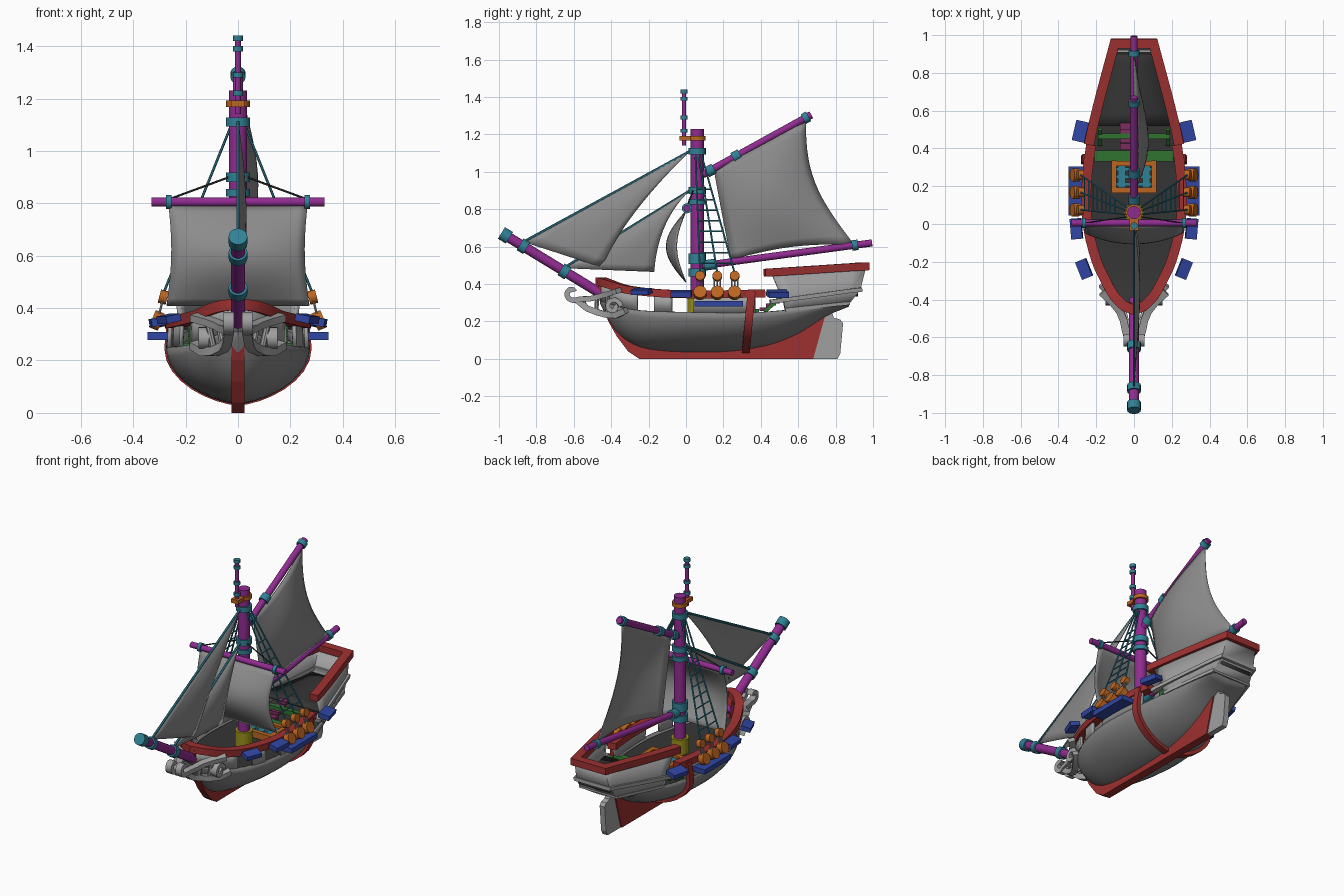
import bpy, bmesh
from math import sin, cos, pi, radians, copysign
from mathutils import Vector as V, Matrix, Euler

if "Cube" in bpy.data.objects:
    bpy.data.objects.remove(bpy.data.objects["Cube"])

COL = dict(red=(.34, .03, .03), purple=(.28, .025, .28), teal=(.03, .22, .3), orange=(.5, .13, .015),
           blue=(.03, .06, .37), green=(.03, .17, .03), yellow=(.32, .28, .01), plum=(.2, .025, .11),
           hull_grey=(.23, .23, .23), sail_grey=(.26, .26, .26), trim_grey=(.35, .35, .35), deck_dark=(.035, .035, .035))
MATS = {}
for k, c in COL.items():
    MATS[k] = bpy.data.materials.new(k)
    MATS[k].diffuse_color = (*c, 1)


def finish(bm, name, col=None, mirror=False, smooth=False, thick=0):
    bmesh.ops.remove_doubles(bm, verts=bm.verts, dist=1e-5)
    bmesh.ops.recalc_face_normals(bm, faces=bm.faces)
    me = bpy.data.meshes.new(name)
    bm.to_mesh(me)
    bm.free()
    ob = bpy.data.objects.new(name, me)
    bpy.context.collection.objects.link(ob)
    me.materials.append(MATS[col or 'trim_grey'])
    if thick:
        m = ob.modifiers.new("thickness", 'SOLIDIFY')
        m.thickness, m.offset = thick, 0
    if mirror:
        ob.modifiers.new("mirror", 'MIRROR')
    if smooth:
        bpy.ops.object.select_all(action='DESELECT')
        ob.select_set(True)
        bpy.context.view_layer.objects.active = ob
        bpy.ops.object.shade_smooth_by_angle(angle=radians(40))
    return ob


def rods(name, segs, col=None, n=16, mirror=False):
    """Cylinders given as (start, end, radius)."""
    bm = bmesh.new()
    for a, b, r in segs:
        a, b = V(a), V(b)
        m = Matrix.Translation((a + b) / 2) @ (b - a).to_track_quat('Z', 'Y').to_matrix().to_4x4()
        bmesh.ops.create_cone(bm, cap_ends=True, segments=n, radius1=r, radius2=r, depth=(b - a).length, matrix=m)
    return finish(bm, name, col, mirror, True)


def boxes(name, items, col=None, mirror=False):
    """Boxes given as (centre, size, rotation in degrees)."""
    bm = bmesh.new()
    for c, s, r in items:
        m = Matrix.LocRotScale(V(c), Euler([radians(d) for d in r]), V(s))
        bmesh.ops.create_cube(bm, size=1, matrix=m)
    return finish(bm, name, col, mirror)


def grid(name, rows, col=None, smooth=True, thick=0, mirror=False):
    bm = bmesh.new()
    g = [[bm.verts.new(p) for p in r] for r in rows]
    for a, b in zip(g, g[1:]):
        for i in range(len(a) - 1):
            bm.faces.new((a[i], a[i + 1], b[i + 1], b[i]))
    return finish(bm, name, col, mirror, smooth, thick)


def sweep(name, path, w, h, up, col=None, mirror=False):
    """Rectangular section swept along a path with mitred corners."""
    p, up, rings = [V(q) for q in path], V(up), []
    for i, q in enumerate(p):
        s0 = (q - p[i - 1]).normalized() if i else (p[1] - q).normalized()
        s1 = (p[i + 1] - q).normalized() if i < len(p) - 1 else s0
        t = (s0 + s1).normalized()
        n = t.cross(up).normalized()
        b = n.cross(t)
        n = n * (w / 2 / max(.5, t.dot(s0)))
        b = b * h / 2
        rings.append([q + n + b, q - n + b, q - n - b, q + n - b])
    bm = bmesh.new()
    g = [[bm.verts.new(c) for c in r] for r in rings]
    for a, b in zip(g, g[1:]):
        for i in range(4):
            bm.faces.new((a[i], a[(i + 1) % 4], b[(i + 1) % 4], b[i]))
    bm.faces.new(g[0])
    bm.faces.new(g[-1])
    return finish(bm, name, col, mirror, True)


def plate(name, pts, t, col=None):
    bm = bmesh.new()
    f = bm.faces.new([bm.verts.new((-t / 2, y, z)) for y, z in pts])
    r = bmesh.ops.extrude_face_region(bm, geom=[f])
    bmesh.ops.translate(bm, vec=(t, 0, 0), verts=[v for v in r['geom'] if isinstance(v, bmesh.types.BMVert)])
    return finish(bm, name, col)


def spline(*k):
    """Smooth interpolation through (y, value) keys."""
    def d(i):
        a, b = k[max(i - 1, 0)], k[min(i + 1, len(k) - 1)]
        return (b[1] - a[1]) / (b[0] - a[0])

    def f(y):
        y = min(max(y, k[0][0]), k[-1][0])
        i = max(j for j in range(len(k) - 1) if k[j][0] <= y)
        h = k[i + 1][0] - k[i][0]
        t = (y - k[i][0]) / h
        return ((2*t**3 - 3*t*t + 1) * k[i][1] + (t**3 - 2*t*t + t) * h * d(i)
                + (3*t*t - 2*t**3) * k[i + 1][1] + (t**3 - t*t) * h * d(i + 1))
    return f


def lin(a, b, n):
    return [a + (b - a) * i / n for i in range(n + 1)]


# Hull lines: half width, keel height, hull top, rail height
W = spline((-.455, 0), (-.435, .05), (-.38, .105), (-.3, .15), (-.2, .197), (0, .246), (.2, .252),
           (.4, .23), (.6, .188), (.8, .138), (.97, .094))
K = spline((-.455, .3), (-.43, .25), (-.38, .16), (-.3, .09), (-.2, .055), (0, .04), (.25, .045), (.45, .08),
           (.6, .14), (.75, .235), (.87, .285))
T = spline((-.455, .31), (-.3, .265), (0, .25), (.4, .25), (.87, .3))
R = spline((-.455, .415), (-.3, .368), (0, .345), (.42, .35))
bow = [-.455 + .875 * (i / 20) ** 2 for i in range(21)]


def hull(y, a, off=0):
    s = copysign(abs(sin(a)) ** 1.3, a)
    return V(((W(y) * 1.06 + off) * s, y, K(y) - off + (T(y) - K(y) + off) * (1 - cos(a))))


ys = bow + lin(.45, .87, 10)
grid("hull", [[hull(y, a) for a in lin(-pi / 2, pi / 2, 20)] for y in ys], 'hull_grey', thick=.012)
grid("deck", [[(x * W(y), y, T(y) - .012) for x in (-1, 0, 1)] for y in ys], 'deck_dark')
grid("quarterdeck", [[(x * W(y), y, .325 + .04 * (y - .5)) for x in (-1, 0, 1)] for y in lin(.52, .92, 6)],
     'deck_dark', thick=.015)
for i, (a, b) in enumerate([(-.455, -.26), (-.17, -.075), (.04, .37)]):
    yy = [a + (b - a) * (j / 12) ** 2 for j in range(13)]
    grid(f"bulwark_{i}", [[(W(y) * 1.05, y, T(y)), (W(y) * 1.03, y, R(y))] for y in yy], thick=.016, mirror=True)
sweep("main_rail", [(-W(y), y, R(y)) for y in bow[:0:-1]] + [(W(y), y, R(y)) for y in bow], .052, .042, (0, 0, 1), 'red')
rib = [(-W(.335) - .016, .335, .36)] + [hull(.335, a, .012) for a in lin(-pi / 2, pi / 2, 16)] + [(W(.335) + .016, .335, .36)]
sweep("hull_band", [(x, y + .1 * (z - .2), z) for x, y, z in rib], .03, .042, (0, 1, 0), 'red')
plate("keel", [(-.475, .41), (-.45, .29), (-.415, .2), (-.37, .12), (-.31, .04), (-.25, 0), (.68, 0), (.755, .27),
               (.6, .15), (.3, .07), (-.1, .07), (-.25, .1), (-.34, .18), (-.4, .28), (-.43, .41)], .05, 'red')
plate("rudder", [(.675, 0), (.81, 0), (.825, .03), (.84, .19), (.825, .21), (.79, .22), (.77, .28), (.74, .25)], .035)


# Stern castle walls, ledges and rail
def stern(y0, y1, z0, z1, s=1.05):
    side = [(W(y) * s, y, z) for y, z in zip(lin(y0, y1, 8), lin(z0, z1, 8))]
    return side + [(-x, y, z) for x, y, z in side[::-1]]


grid("stern_castle", [stern(.53, .87, .26, .3), stern(.52, .925, .31, .37), stern(.46, .955, .45, .49)], thick=.018)
sweep("stern_ledge", stern(.45, .925, .305, .37, 1.08), .035, .022, (0, 0, 1))
sweep("stern_lower_ledge", stern(.53, .865, .262, .297, 1.05), .025, .018, (0, 0, 1))
sweep("stern_rail", stern(.42, .955, .46, .495), .052, .042, (0, 0, 1), 'red')

# Bow scrollwork
scroll = [(.035, -.607 + r * cos(a), .352 + r * sin(a)) for a, r in zip(lin(-5.6, -1.3, 22), lin(.012, .04, 22))]
tail = [(.045, -.56, .32), (.055, -.51, .322), (.075, -.46, .335), (.115, -.41, .35), (.17, -.36, .365)]
sweep("bow_scroll_upper", scroll + tail, .028, .04, (1, 0, 0), mirror=True)
low = [(.035, -.58, .31), (.042, -.53, .27), (.055, -.48, .25), (.09, -.42, .235), (.13, -.37, .235), (.17, -.32, .26)]
sweep("bow_scroll_lower", low, .032, .036, (1, 0, 0), mirror=True)
curl = [(.13, -.39 + r * cos(a), .28 + r * sin(a)) for a, r in zip(lin(0, 7, 16), lin(.042, .012, 16))]
sweep("bow_curl", curl, .024, .04, (1, 0, 0), mirror=True)
rods("bow_scroll_posts", [((.045, -.54, .28), (.05, -.55, .33), .011), ((.057, -.48, .25), (.072, -.475, .33), .012),
                          ((.09, -.42, .235), (.115, -.42, .35), .012)], n=8, mirror=True)

# Port lids and channels
boxes("port_lids", [((.264, -.238, .36), (.06, .1, .028), (0, 12, -22)), ((.305, -.025, .348), (.06, .11, .03), (0, 10, -5)),
                    ((.282, .49, .348), (.068, .11, .03), (0, 12, 13))], 'blue', True)
boxes("channels", [((.303, .175, .294), (.085, .26, .03), (0, 0, 0))], 'blue', True)

# Deadeyes, lanyards, shrouds and ratlines
dy = (.075, .167, .26)
dead = []
for y in dy:
    dead += [((.293, y, .346), (.327, y, .36), .035), ((.27, y, .438), (.3, y, .446), .026)]
rods("deadeyes", dead, 'orange', 14, True)
rods("lanyards", [((.305, y + o, .36), (.285, y + o, .44), .004) for y in dy for o in (-.016, 0, .016)], n=6, mirror=True)
head = [V((.025, .05 + .015 * i, 1.1)) for i in range(3)]
foot = [V((.283, y, .46)) for y in dy]
ropes = [(h, f, .005) for h, f in zip(head, foot)]
for t in lin(.3, .92, 7):
    q = [h.lerp(f, t) for h, f in zip(head, foot)]
    ropes += [(q[0], q[1], .004), (q[1], q[2], .004)]
rods("shrouds", ropes, 'teal', 6, True)

# Mast, topmast and fittings
M = .06
rods("mast", [((0, M, .25), (0, M, 1.23), .035)], 'purple', 20)
rods("mast_step", [((0, M, .24), (0, M, .335), .052)], 'yellow', 20)
rods("mast_collars", [((0, M, z - h), (0, M, z + h), .046) for z, h in
                      ((1.11, .017), (.9, .018), (.84, .014), (.535, .028), (.462, .022))], 'teal', 20)
rods("topmast", [((0, -.01, 1.14), (0, -.01, 1.43), .011)], 'purple', 12)
rods("topmast_bands", [((0, -.01, z - .01), (0, -.01, z + .01), .019) for z in (1.43, 1.39, 1.29, 1.22)], 'teal', 12)
rods("mast_cap", [((0, M, 1.168), (0, M, 1.192), .045)], 'orange', 20)
boxes("mast_cap_bracket", [((0, .01, 1.18), (.05, .09, .024), (0, 0, 0))], 'orange')


# Spars, each with teal bands at fractions along its length
def spar(name, a, b, r, bands):
    a, b = V(a), V(b)
    d = (b - a).normalized()
    rods(name, [(a, b, r)], 'purple')
    rods(name + "_bands", [(a.lerp(b, f) - d * h, a.lerp(b, f) + d * h, r + .009) for f, h in bands], 'teal')


spar("gaff", (0, .09, .985), (0, .67, 1.305), .02, [(.07, .022), (.31, .022), (.95, .016)])
spar("boom", (0, .08, .497), (0, .995, .62), .019, [(.05, .03), (.9, .016)])
spar("yard", (-.33, .005, .805), (.33, .005, .805), .018, [(.1, .011), (.9, .011)])
spar("bowsprit", (0, -.4, .315), (0, -.98, .669), .027, [(.975, .025), (.81, .02), (.43, .022)])

# Stays and yard lifts
rods("stays", [((0, .03, 1.115), (0, -.87, .625), .007), ((0, .03, .905), (0, -.655, .485), .007)], 'teal', 6)
rods("yard_lifts", [((.265, .005, .815), (.02, .04, .905), .004)], 'deck_dark', 6, True)


# Sails
def jib(name, A, B, C, Q):
    A, B, C, Q = (V((0, *p)) for p in (A, B, C, Q))
    rows = []
    for t in lin(0, .995, 14):
        e = C * (1 - t) ** 2 + Q * 2 * t * (1 - t) + B * t * t
        rows.append([A.lerp(B, t).lerp(e, v) + V((.03 * sin(pi * v * .7) * sin(pi * (.15 + .85 * t)), 0, 0))
                     for v in lin(0, 1, 8)])
    grid(name, rows, 'sail_grey', thick=.005)


jib("outer_jib", (-.87, .625), (.02, 1.11), (-.45, .49), (-.33, .77))
jib("inner_jib", (-.655, .485), (.02, .9), (-.17, .465), (-.15, .74))
grid("square_sail", [[(u * (.265 - .015 * sin(pi * v) + .008 * v), -sin(pi * v) * (.05 + .055 * (1 - u * u)), .79 - .38 * v)
                      for u in lin(-1, 1, 16)] for v in lin(0, 1, 14)], 'sail_grey', thick=.005)
a, b, c, d = (V((0, *p)) for p in ((.15, 1.005), (.64, 1.27), (.9, .61), (.24, .53)))
grid("spanker_sail", [[a.lerp(b, u).lerp(d.lerp(c, u), v) + V((.075 * sin(pi * u) ** .8 * sin(pi * (.1 + .8 * v)),
      -.08 * u * sin(pi * v), .03 * v * sin(pi * u))) for u in lin(0, 1, 14)] for v in lin(0, 1, 14)],
     'sail_grey', thick=.005)

# Deck furniture: hatch, beams, stair
boxes("hatch_frame", [((0, y, .26), (.24, .028, .04), (0, 0, 0)) for y in (.178, .32)] +
      [((x, .25, .26), (.028, .17, .04), (0, 0, 0)) for x in (-.106, .106)], 'orange')
boxes("hatch_grating", [((x, .25, .255), (.04, .13, .02), (0, 0, 0)) for x in (-.065, 0, .065)] +
      [((0, y, .255), (.19, .02, .018), (0, 0, 0)) for y in (.21, .25, .29)], 'teal')
boxes("deck_beams", [((0, .36, .252), (.42, .06, .03), (0, 0, 0)), ((0, .465, .3), (.38, .03, .03), (0, 0, 0))], 'green')
boxes("stair_stringers", [((.18, .46, .288), (.02, .11, .02), (42, 0, 0))], 'green', True)
boxes("stair_steps", [((-.045, .41 + .036 * i, .265 + .02 * i), (.06, .034, .02), (0, 0, 0)) for i in range(4)], 'plum')

for m in bpy.data.materials:
    if m.users and not m.is_grease_pencil:
        m.use_nodes = True
        m.node_tree.nodes["Principled BSDF"].inputs["Base Color"].default_value = m.diffuse_color
